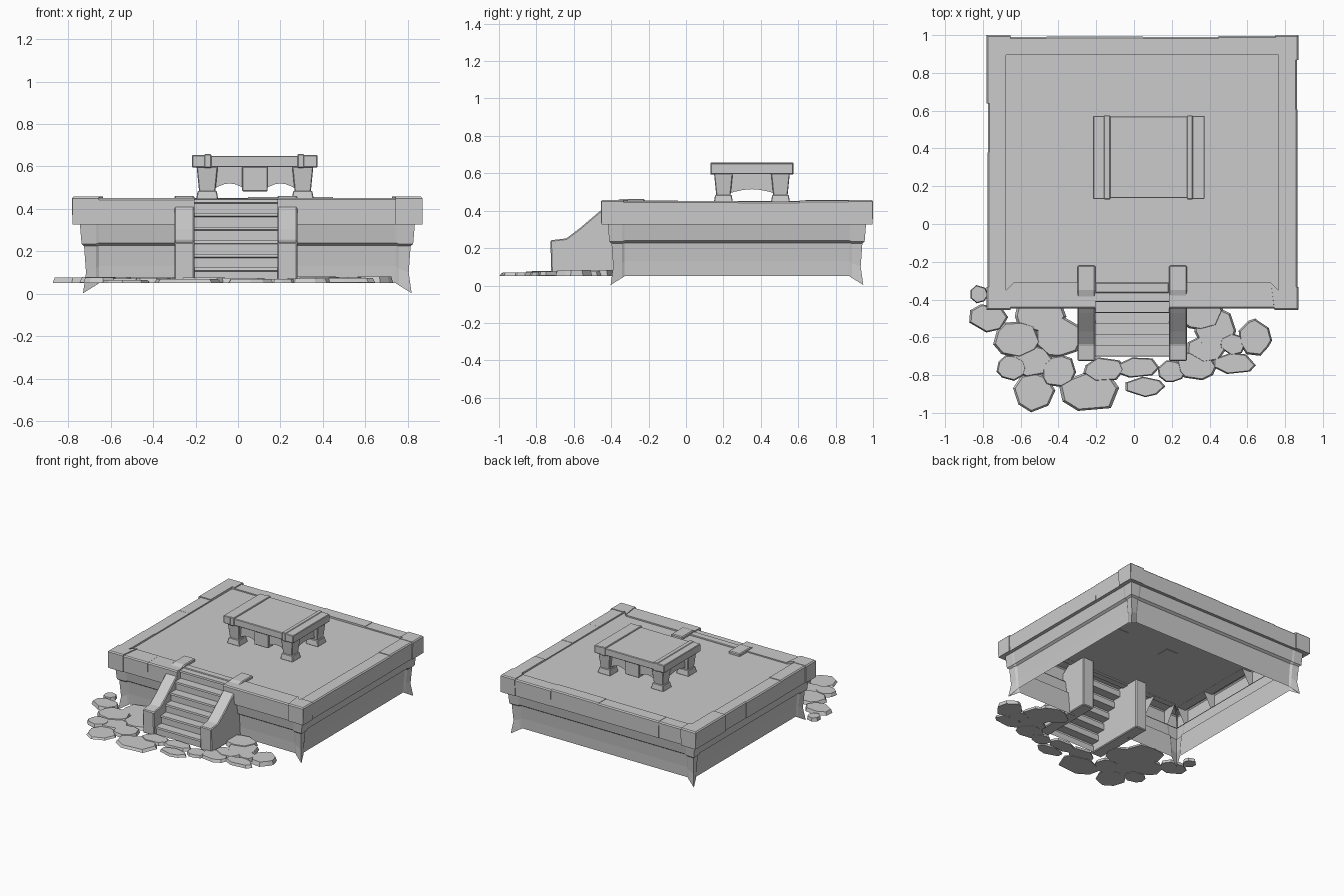
import bpy, bmesh, math, random
from mathutils import Vector as V

if "Cube" in bpy.data.objects:
    bpy.data.objects.remove(bpy.data.objects["Cube"])

random.seed(7)
X0, X1, Y0, Y1 = -0.78, 0.868, -0.453, 0.998   # platform footprint
STAIR_L, STAIR_R = -0.205, 0.185               # clear width of the stairs


def finish(name, bm, bevel=0.0):
    bmesh.ops.remove_doubles(bm, verts=bm.verts, dist=0.0004)
    bmesh.ops.recalc_face_normals(bm, faces=bm.faces)
    me = bpy.data.meshes.new(name)
    bm.to_mesh(me)
    bm.free()
    ob = bpy.data.objects.new(name, me)
    bpy.context.collection.objects.link(ob)
    if bevel:
        m = ob.modifiers.new("worn_edges", 'BEVEL')
        m.width, m.segments = bevel, 1
    return ob


def loft(bm, a, b, closed=True, caps=True):
    """Join two matching point rows; optionally close the loop and cap it."""
    va, vb = [bm.verts.new(p) for p in a], [bm.verts.new(p) for p in b]
    n = len(a)
    for i in range(n if closed else n - 1):
        j = (i + 1) % n
        bm.faces.new((va[i], va[j], vb[j], vb[i]))
    if caps:
        bm.faces.new(va[::-1])
        bm.faces.new(vb)


def prism_x(name, profile, xa, xb, closed=True, bevel=0.0):
    bm = bmesh.new()
    loft(bm, [(xa, y, z) for y, z in profile], [(xb, y, z) for y, z in profile], closed, closed)
    return finish(name, bm, bevel)


def prism_y(name, profile, ya, yb, bevel=0.0):
    bm = bmesh.new()
    loft(bm, [(x, ya, z) for x, z in profile], [(x, yb, z) for x, z in profile])
    return finish(name, bm, bevel)


def box(name, xa, xb, ya, yb, za, zb, grow=0.0, bevel=0.004):
    """Box whose top face is widened by grow on each side."""
    def rect(g, z):
        return [(xa - g, ya - g, z), (xb + g, ya - g, z), (xb + g, yb + g, z), (xa - g, yb + g, z)]
    bm = bmesh.new()
    loft(bm, rect(0, za), rect(grow, zb))
    return finish(name, bm, bevel)


# Platform sides: start corner, direction along, direction inward, length
W, D = X1 - X0, Y1 - Y0
SIDES = {"front": (V((X0, Y0, 0)), V((1, 0, 0)), V((0, 1, 0)), W),
         "right": (V((X1, Y0, 0)), V((0, 1, 0)), V((-1, 0, 0)), D),
         "back": (V((X1, Y1, 0)), V((-1, 0, 0)), V((0, -1, 0)), W),
         "left": (V((X0, Y1, 0)), V((0, -1, 0)), V((1, 0, 0)), D)}


def on_side(side, t, inset, z):
    a, d, n, length = SIDES[side]
    return a + d * min(max(t, inset), length - inset) + n * inset + V((0, 0, z))


# Walls: open shell with flared corner feet, sunken panels and a stair opening
CORNER = [(.035, .33), (.043, .235), (.055, .225), (.064, .1), (.05, .003)]
PIER = [(.035, .33), (.045, .235), (.058, .225), (.07, .12), (.075, .04)]
PANEL = [(.036, .33), (.05, .24), (.068, .228), (.078, .13), (.082, .05)]
bm = bmesh.new()
for side, (a, d, n, length) in SIDES.items():
    cols = [(0, CORNER), (.11, PIER), (.125, PANEL)]
    if side == "front":
        cols += [(STAIR_L - .05 - X0, PANEL), (STAIR_R + .05 - X0, PANEL)]
    cols += [(length - .125, PANEL), (length - .11, PIER), (length, CORNER)]
    for i, ((t0, p0), (t1, p1)) in enumerate(zip(cols, cols[1:])):
        if side == "front" and i == 3:
            continue
        loft(bm, [on_side(side, t0, *q) for q in p0], [on_side(side, t1, *q) for q in p1], False, False)
finish("wall_shell", bm)

# Deck inside the rim
bm = bmesh.new()
bm.faces.new([bm.verts.new(p) for p in ((X0 + .03, -.36, .442), (X1 - .03, -.36, .442),
                                        (X1 - .03, Y1 - .03, .442), (X0 + .03, Y1 - .03, .442))])
finish("deck", bm)

# Rim: overhanging coping stones, corner stones stand slightly proud
STONES = {"front": [0, .125, .33, STAIR_L - X0, STAIR_R - X0, W - .125, W],
          "right": [0, .12, .41, .73, 1.06, D - .13, D],
          "back": [0, .12, .42, .82, 1.33, W - .125, W],
          "left": [0, .36, .62, 1.04, D - .12, D]}
for side, cuts in STONES.items():
    bm = bmesh.new()
    width = .143 if side == "front" else .103
    for i, (t0, t1) in enumerate(zip(cuts, cuts[1:])):
        if side == "front" and i == 3:
            continue
        corner = i in (0, len(cuts) - 2)
        o = 0 if corner else .008 + random.uniform(-.003, .003)
        top = .458 if corner else .453 + random.uniform(-.003, .003)
        prof = [(.04, .33), (o, .326), (o - .002, top - .008), (o + .006, top), (width, top), (width, .441)]
        loft(bm, [on_side(side, t0, *q) for q in prof], [on_side(side, t1, *q) for q in prof], False, True)
    finish(side + "_rim_stones", bm)

# Stairs: six treads with small nosings, open underneath
prof, rise, run = [], .064, .058
for i in range(6):
    y, z = -.69 + i * run, .06 + i * rise
    prof += [(y, z), (y, z + .046), (y - .012, z + .05), (y - .01, z + rise)]
prof.append((-.36, prof[-1][1]))
prism_x("stair_treads", prof, STAIR_L - .01, STAIR_R + .01, closed=False)
box("stair_landing_stone", STAIR_L, STAIR_R, -.365, -.31, .43, .45)

# Stair cheeks: low pier in front, curved slope, flat cap on the deck
cheek = [(-.22, .06), (-.72, .06), (-.725, .242), (-.64, .252), (-.57, .305),
         (-.47, .39), (-.40, .445), (-.35, .462), (-.22, .462)]
prism_x("left_stair_cheek", cheek, -.3, STAIR_L, bevel=.006)
prism_x("right_stair_cheek", cheek, STAIR_R, .28, bevel=.006)

# Altar table top with raised end slabs and straps
box("table_top", -.13, .29, .137, .57, .597, .65)
for label, xa, xb in (("left", -.216, -.125), ("right", .285, .374)):
    box(label + "_table_end", xa, xb, .132, .573, .595, .654)
for label, xa, xb in (("left", -.16, -.125), ("right", .28, .312)):
    box(label + "_table_strap", xa, xb, .13, .575, .593, .658)

# Table legs with feet
for lx, x in (("left", -.145), ("right", .305)):
    for ly, y in (("front", .2), ("back", .505)):
        box(f"{ly}_{lx}_leg", x - .038, x + .038, y - .038, y + .038, .48, .6, .012)
        box(f"{ly}_{lx}_foot", x - .053, x + .053, y - .052, y + .052, .44, .485, -.008)

# Arched aprons and hanging centre blocks
def arch(a, b, low, high):
    pts = [(a + (b - a) * i / 6, low + (high - low) * math.sin(math.pi * i / 6)) for i in range(7)]
    return pts + [(b, .6), (a, .6)]

for label, y in (("front", .18), ("back", .495)):
    prism_y(label + "_left_apron", arch(-.12, .04, .49, .52), y, y + .03)
    prism_y(label + "_right_apron", arch(.12, .28, .49, .52), y, y + .03)
    box(label + "_centre_block", .02, .14, y - .015, y + .045, .482, .6)
for label, x in (("left", -.16), ("right", .29)):
    prism_x(label + "_side_apron", arch(.22, .485, .49, .515), x, x + .03)

# Paving: irregular flat stones around the foot of the stairs (x, y, rx, ry)
PAVING = [(-.82, -.37, .05, .05), (-.77, -.5, .11, .08), (-.62, -.61, .13, .1), (-.65, -.76, .08, .07),
          (-.53, -.89, .11, .11), (-.54, -.73, .12, .09), (-.24, -.89, .17, .11), (-.4, -.78, .1, .09),
          (-.4, -.6, .13, .11), (.06, -.86, .11, .055), (.02, -.76, .12, .06), (-.16, -.77, .11, .07),
          (.2, -.78, .08, .06), (.33, -.75, .11, .08), (.53, -.74, .12, .06), (.64, -.6, .09, .1),
          (.43, -.55, .12, .12), (.38, -.66, .11, .08), (.52, -.64, .07, .06), (.35, -.47, .13, .09),
          (-.5, -.47, .14, .11)]
bm = bmesh.new()
for k, (x, y, rx, ry) in enumerate(PAVING):
    sides = random.choice((7, 8, 9))
    low, top = [], []
    lift = .014 * (y + 1) / .4 if y < -.6 else .014
    for i in range(sides):
        ang = math.tau * (i + random.uniform(-.25, .25)) / sides
        r = random.uniform(.92, 1.04)
        dx, dy = rx * r * math.cos(ang), ry * r * math.sin(ang)
        py = max(y + dy, -1)
        low.append((x + dx, py, .05 + k % 3 * .002))
        top.append((x + dx * .9, y + (py - y) * .9, .062 + lift + k % 4 * .002))
    loft(bm, low, top)
finish("paving_stones", bm)
